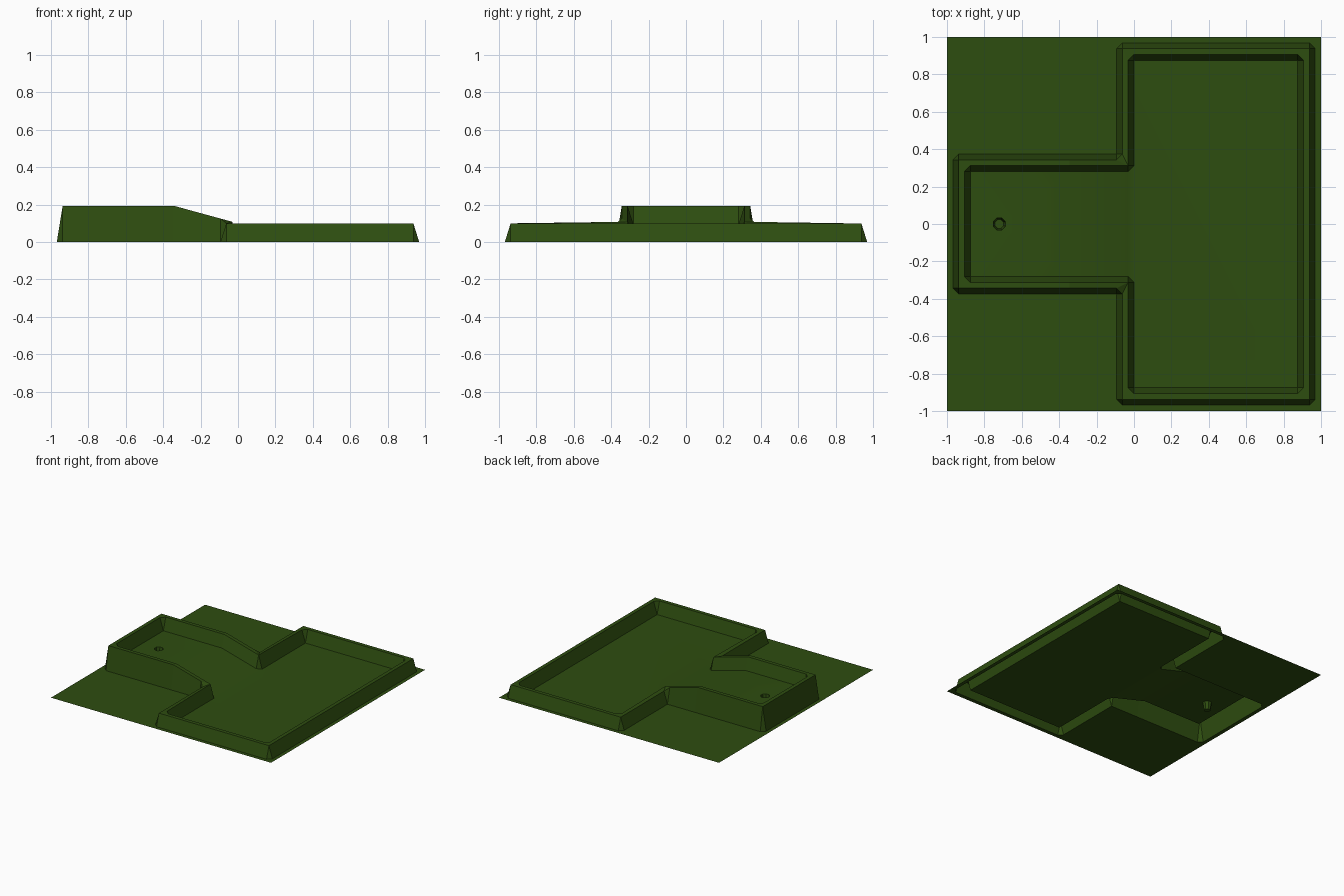
import bpy, bmesh, math
from mathutils import Vector

if "Cube" in bpy.data.objects:
    bpy.data.objects.remove(bpy.data.objects["Cube"])

STEP = 1 / 32            # width of each wall band
WALL = 0.1               # wall height above the floor
RAMP_X, RAMP_Z = -0.344, 0.094
LANE, SIDE = 0.281, 0.875
CUP = Vector((-0.72, 0, RAMP_Z))

green = bpy.data.materials.new("grass green")
green.use_nodes = True
colour = (0.027, 0.074, 0.005, 1)
green.diffuse_color = colour
bsdf = green.node_tree.nodes["Principled BSDF"]
bsdf.inputs["Base Color"].default_value = colour
bsdf.inputs["Roughness"].default_value = 0.9


def finish(name, bm, smooth=False):
    """Turn a sheet into an object whose faces look upward."""
    bmesh.ops.remove_doubles(bm, verts=bm.verts, dist=0.0005)
    bmesh.ops.recalc_face_normals(bm, faces=bm.faces)
    if sum(f.normal.z * f.calc_area() for f in bm.faces) < 0:
        bmesh.ops.reverse_faces(bm, faces=bm.faces)
    for f in bm.faces:
        f.smooth = smooth
    mesh = bpy.data.meshes.new(name)
    bm.to_mesh(mesh)
    bm.free()
    mesh.materials.append(green)
    obj = bpy.data.objects.new(name, mesh)
    bpy.context.collection.objects.link(obj)
    return obj


def floor_height(x, y):
    if abs(y) > 0.36:
        return 0
    return RAMP_Z * min(max(x / RAMP_X, 0), 1)


# T-shaped floor outline, counter-clockwise, with the ramp crest points
half = [(-SIDE, -LANE), (RAMP_X, -LANE), (0, -LANE), (0, -SIDE), (SIDE, -SIDE)]
outline = [Vector(p) for p in half + [(x, -y) for x, y in reversed(half)]]


def ring(k):
    """Outline moved out by k steps, with alternate corners cut off."""
    points = []
    for i, c in enumerate(outline):
        d1 = (c - outline[i - 1]).normalized()
        d2 = (outline[(i + 1) % len(outline)] - c).normalized()
        n1, n2 = Vector((d1.y, -d1.x)), Vector((d2.y, -d2.x))
        turn = round(d1.cross(d2))
        if turn == 0:
            pair = [n1 * k] * 2
        else:
            cut = k % 2 == (1 if turn > 0 else 0)
            j = k - turn if cut else k
            pair = [n1 * k + n2 * j, n1 * j + n2 * k]
        for offset in pair:
            p = c + offset * STEP
            h = floor_height(p.x, p.y)
            points.append(Vector((p.x, p.y, (h, h + WALL, h + WALL, 0)[k])))
    return points


def add_loop(bm, points):
    """Closed edge loop without repeated points."""
    clean = [p for i, p in enumerate(points) if (p - points[i - 1]).length > 0.0005]
    verts = [bm.verts.new(p) for p in clean]
    return [bm.edges.new((v, verts[i - 1])) for i, v in enumerate(verts)]


def circle(radius, z):
    angles = [math.radians(22.5 + 45 * i) for i in range(8)]
    return [Vector((CUP.x + radius * math.cos(a), radius * math.sin(a), z)) for a in angles]


def fill(bm, points):
    centre = sum(points, Vector()) / len(points)
    points = sorted(points, key=lambda p: math.atan2(p.y - centre.y, p.x - centre.x))
    bm.faces.new([bm.verts.new(p) for p in points])


rings = [ring(k) for k in range(4)]

# Border walls: inner slope, flat rim and outer slope
bm = bmesh.new()
for a, b in zip(rings, rings[1:]):
    for i in range(len(a)):
        quad = [a[i - 1], a[i], b[i], b[i - 1]]
        face = [p for n, p in enumerate(quad) if (p - quad[n - 1]).length > 0.0005]
        if len(face) > 2:
            bm.faces.new([bm.verts.new(p) for p in face])
finish("border_wall", bm)

# Surrounding ground with the course cut out
bm = bmesh.new()
edges = add_loop(bm, [Vector((x, y, 0)) for x, y in ((-1, -1), (1, -1), (1, 1), (-1, 1))])
edges += add_loop(bm, rings[3])
bmesh.ops.triangle_fill(bm, edges=edges, use_beauty=True, normal=(0, 0, 1))
finish("ground_plate", bm)

# Playing floor: wide court, ramp and raised lane with a hole
unique = []
for p in rings[0]:
    if all((p - q).length > 0.0005 for q in unique):
        unique.append(p)
bm = bmesh.new()
edges = add_loop(bm, [p for p in unique if p.x < RAMP_X + 0.001])
edges += add_loop(bm, circle(0.035, RAMP_Z))
bmesh.ops.triangle_fill(bm, edges=edges, use_beauty=True, normal=(0, 0, 1))
fill(bm, [p for p in unique if p.x > -0.001])
fill(bm, [p for p in unique if RAMP_X - 0.001 < p.x < 0.001 and abs(p.y) < 0.36])
finish("playing_floor", bm, smooth=True)

# Cup sunk into the raised lane
bm = bmesh.new()
top, bottom = circle(0.035, RAMP_Z), circle(0.025, 0.03)
for i in range(8):
    bm.faces.new([bm.verts.new(p) for p in (top[i - 1], top[i], bottom[i], bottom[i - 1])])
fill(bm, bottom)
finish("cup", bm)
